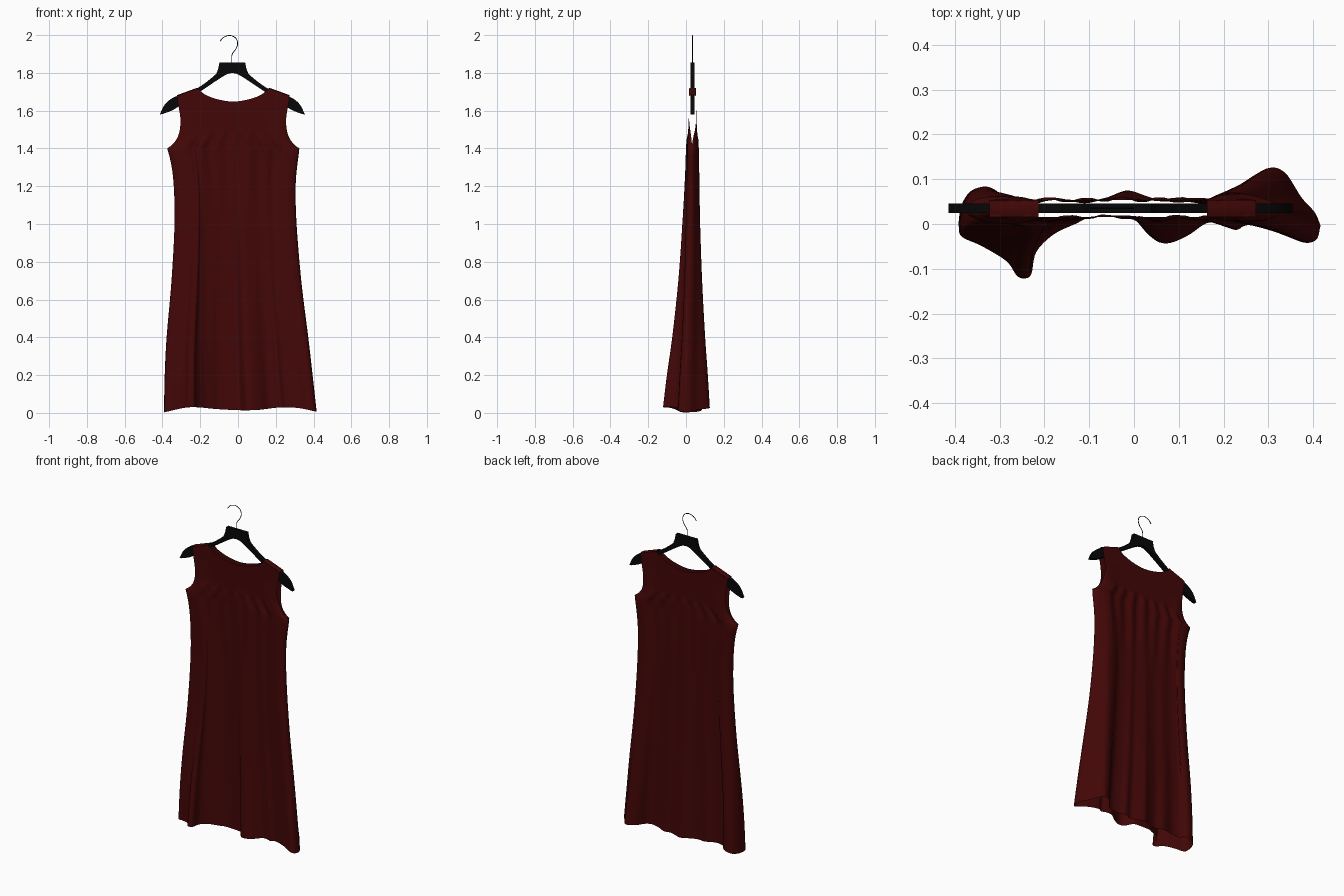
import bpy, bmesh, math
from mathutils import Vector

if "Cube" in bpy.data.objects:
    bpy.data.objects.remove(bpy.data.objects["Cube"])

CX, CY = -0.03, 0.035


def material(name, rgb):
    m = bpy.data.materials.new(name)
    m.diffuse_color = (*rgb, 1)
    m.use_nodes = True
    m.node_tree.nodes["Principled BSDF"].inputs["Base Color"].default_value = m.diffuse_color
    return m


def spline(pts, n=6):
    """Catmull-Rom samples through 2D points."""
    p = [Vector(q) for q in pts]
    p = [2 * p[0] - p[1]] + p + [2 * p[-1] - p[-2]]
    out = []
    for i in range(1, len(p) - 2):
        a, b, c, d = p[i - 1:i + 3]
        for k in range(n):
            t = k / n
            out.append(0.5 * (2 * b + (c - a) * t + (2 * a - 5 * b + 4 * c - d) * t * t
                              + (3 * b - a - 3 * c + d) * t ** 3))
    return out + [p[-2]]


def lookup(table, t):
    """Piecewise linear value from sorted (t, value) samples."""
    if t <= table[0][0]:
        return table[0][1]
    for a, b in zip(table, table[1:]):
        if t <= b[0]:
            return a[1] + (b[1] - a[1]) * (t - a[0]) / max(b[0] - a[0], 1e-9)
    return table[-1][1]


def smooth(t):
    t = min(1, max(0, t))
    return t * t * (3 - 2 * t)


red = material("dark_red_cloth", (0.055, 0.002, 0.002))
black = material("black_plastic", (0.002, 0.002, 0.002))

# Side outlines of the dress, (z, x)
left_side = spline([(0, -.392), (.2, -.388), (.4, -.378), (.7, -.352), (1, -.336), (1.2, -.34), (1.32, -.354), (1.4, -.375)])
right_side = spline([(0, .417), (.2, .395), (.4, .372), (.7, .335), (1, .31), (1.2, .305), (1.32, .315), (1.4, .327)])
armhole = spline([(1.4, -.375), (1.42, -.348), (1.455, -.322), (1.5, -.308), (1.56, -.305), (1.63, -.316), (1.69, -.324)])
# Shoulder and neckline height, (u across, z)
top_edge = [(0, 1.678), (.185, 1.718)] + spline(
    [(.2, 1.708), (.26, 1.682), (.36, 1.66), (.5, 1.648), (.64, 1.66), (.74, 1.682), (.8, 1.708)]) + [(.815, 1.718), (1, 1.678)]
hem_z = spline([(0, .003), (.17, .03), (.35, .02), (.5, .014), (.62, .016), (.75, .028), (.88, .026), (1, .006)])
flare = spline([(0, 1), (.2, .83), (.4, .63), (.7, .4), (1, .25), (1.3, .14), (1.42, .09), (1.5, 0)])

# Hem folds seen from above, (x, y), left to right
hem_front = [(-.392, 0), (-.385, -.028), (-.34, -.05), (-.285, -.085), (-.262, -.118), (-.245, -.125), (-.229, -.115),
             (-.218, -.065), (-.18, -.025), (-.13, 0), (-.09, .016), (0, .018), (.022, .005), (.042, -.032), (.075, -.044),
             (.12, -.027), (.165, .002), (.2, -.002), (.23, -.014), (.26, -.003), (.33, -.022), (.38, -.042), (.408, -.035), (.417, -.004)]
hem_back = [(-.392, 0), (-.386, .04), (-.365, .073), (-.33, .084), (-.302, .07), (-.295, .05), (-.24, .04), (-.17, .057), (-.11, .046),
            (-.055, .06), (-.015, .075), (.03, .062), (.07, .05), (.11, .06), (.15, .046), (.2, .042), (.235, .06),
            (.265, .103), (.305, .127), (.34, .115), (.375, .06), (.405, .025), (.417, -.004)]


def side_x(z, u):
    if z < 1.4:
        l, r = lookup(left_side, z), lookup(right_side, z)
    else:
        l = lookup(armhole, z)
        r = 2 * CX + .01 - l
    return l + (r - l) * u


def dress_point(u, y_hem, z, back):
    sign = 1 if back else -1
    edge = min(u, 1 - u)
    inset = min(1, max(0, edge) / .08) ** .5
    open_top = smooth((z - 1.4) / .2)
    # Flat panels, a little fuller near the armholes
    gap = .019 + .01 * smooth(1 - edge / .2) * smooth((1.62 - z) / .2)
    gap *= inset + (1 - inset) * open_top
    y = CY + sign * gap
    w = lookup(flare, z)
    y += (y_hem - y) * w
    # Gathers under the yoke
    gather = smooth((1.48 - z) / .03) * smooth((z - .95) / .5) * smooth(edge / .2)
    y += sign * .005 * gather * math.cos((u - .5) * 2 * math.pi * 8)
    return (side_x(z, u), y, z)


# Dress: front and back panels, joined at the side seams and shoulders
bm = bmesh.new()


def grid(columns):
    cols = [[bm.verts.new(p) for p in c] for c in columns]
    for a, b in zip(cols, cols[1:]):
        for i in range(len(a) - 1):
            bm.faces.new((a[i], b[i], b[i + 1], a[i + 1]))


for hem, back in ((hem_front, False), (hem_back, True)):
    columns = []
    for x, y in spline(hem):
        u = min(1, max(0, (x + .392) / .809))
        z0, z1 = lookup(hem_z, u), lookup(top_edge, u)
        zs = [z0 + (1.4 - z0) * i / 36 for i in range(36)]
        zs += [1.4 + (z1 - 1.4) * i / 24 for i in range(25)]
        columns.append([dress_point(u, y, z, back) for z in zs])
    grid(columns)

for start in (0, .815):
    columns = []
    for i in range(9):
        u = start + .185 * i / 8
        z = lookup(top_edge, u)
        yf, yb = (dress_point(u, 0, z, b)[1] for b in (False, True))
        columns.append([(side_x(z, u), yf + (yb - yf) * k / 6, z + .004 * math.sin(math.pi * k / 6)) for k in range(7)])
    grid(columns)

bmesh.ops.remove_doubles(bm, verts=bm.verts, dist=.0004)
bmesh.ops.recalc_face_normals(bm, faces=bm.faces)
mesh = bpy.data.meshes.new("dress")
bm.to_mesh(mesh)
bm.free()
dress = bpy.data.objects.new("dress", mesh)
bpy.context.collection.objects.link(dress)
mesh.materials.append(red)
mesh.shade_smooth()

# Hanger body: mirrored outline extruded in depth
upper = [(.068, 1.855), (.075, 1.82)] + [tuple(p) for p in spline(
    [(.085, 1.795), (.12, 1.765), (.18, 1.722), (.25, 1.692), (.315, 1.668), (.358, 1.632), (.384, 1.58)], 4)]
lower = [tuple(p) for p in spline([(.37, 1.582), (.31, 1.606), (.25, 1.648), (.15, 1.715), (.04, 1.787), (0, 1.8)], 4)]
half = upper + lower
outline = half + [(-x, z) for x, z in reversed(half[:-1])]
bm = bmesh.new()
face = bm.faces.new([bm.verts.new((CX + x, CY - .0105, z)) for x, z in outline])
new = bmesh.ops.extrude_face_region(bm, geom=[face])["geom"]
bmesh.ops.translate(bm, vec=(0, .021, 0), verts=[g for g in new if isinstance(g, bmesh.types.BMVert)])
bmesh.ops.recalc_face_normals(bm, faces=bm.faces)
mesh = bpy.data.meshes.new("hanger_body")
bm.to_mesh(mesh)
bm.free()
hanger = bpy.data.objects.new("hanger_body", mesh)
bpy.context.collection.objects.link(hanger)
mesh.materials.append(black)
bpy.context.view_layer.objects.active = hanger
hanger.select_set(True)
bpy.ops.object.shade_smooth_by_angle(angle=math.radians(30))

# Hanger hook: bent wire
curve = bpy.data.curves.new("hanger_hook", "CURVE")
curve.dimensions = "3D"
curve.bevel_depth = .002
curve.bevel_resolution = 2
curve.use_fill_caps = True
path = spline([(-.032, 1.84), (-.032, 1.895), (-.012, 1.925), (-.002, 1.955), (-.012, 1.984), (-.042, 1.998), (-.075, 1.989), (-.095, 1.968)], 5)
line = curve.splines.new("POLY")
line.points.add(len(path) - 1)
for point, (x, z) in zip(line.points, path):
    point.co = (x, CY, z, 1)
curve.materials.append(black)
bpy.context.collection.objects.link(bpy.data.objects.new("hanger_hook", curve))
